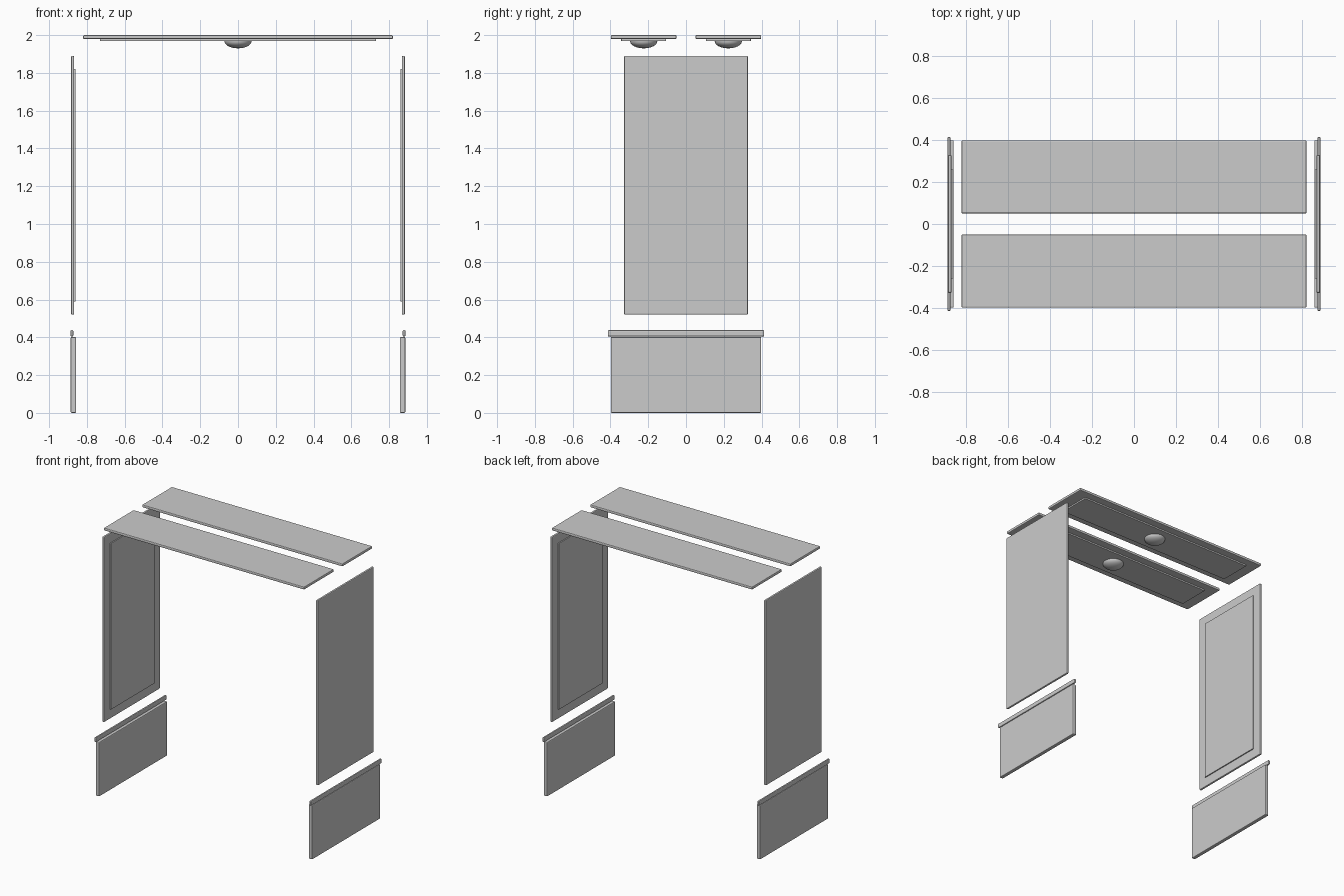
import bpy, bmesh
from mathutils import Matrix

if "Cube" in bpy.data.objects:
    bpy.data.objects.remove(bpy.data.objects["Cube"])


def finish(name, bm, smooth=False):
    mesh = bpy.data.meshes.new(name)
    bm.to_mesh(mesh)
    bm.free()
    for p in mesh.polygons:
        p.use_smooth = smooth
    obj = bpy.data.objects.new(name, mesh)
    bpy.context.collection.objects.link(obj)
    return obj


def box(name, x, y, z, bevel):
    """Bevelled box given by its (min, max) range on each axis."""
    bm = bmesh.new()
    bmesh.ops.create_cube(bm, size=1)
    for v in bm.verts:
        for i, (a, b) in enumerate((x, y, z)):
            v.co[i] = (a + b) / 2 + v.co[i] * (b - a)
    obj = finish(name, bm)
    mod = obj.modifiers.new("Bevel", 'BEVEL')
    mod.width = bevel
    mod.segments = 2
    return obj


def dome(name, centre, radius, depth):
    """Shallow lamp dome hanging down from its centre plane."""
    bm = bmesh.new()
    bmesh.ops.create_uvsphere(bm, u_segments=32, v_segments=16, radius=1)
    bmesh.ops.delete(bm, geom=[v for v in bm.verts if v.co.z > 0.01], context='VERTS')
    rim = [e for e in bm.edges if e.is_boundary]
    bmesh.ops.contextual_create(bm, geom=rim)
    bmesh.ops.transform(bm, verts=bm.verts, matrix=Matrix.Translation(centre)
                        @ Matrix.Diagonal((radius, radius, depth, 1)))
    obj = finish(name, bm, True)
    for p in obj.data.polygons:
        if len(p.vertices) > 4:
            p.use_smooth = False
    return obj


def span(s, a, b):
    return tuple(sorted((s * a, s * b)))


# Wall panels on both sides
for side, s in (("right", 1), ("left", -1)):
    box(f"{side}_wall_panel", span(s, 0.867, 0.884), (-0.328, 0.328), (0.52, 1.89), 0.006)
    box(f"{side}_wall_inset", span(s, 0.859, 0.870), (-0.26, 0.26), (0.59, 1.82), 0.002)
    box(f"{side}_lower_panel", span(s, 0.857, 0.886), (-0.398, 0.398), (0.0, 0.402), 0.006)
    box(f"{side}_rail", span(s, 0.872, 0.887), (-0.414, 0.414), (0.404, 0.438), 0.006)

# Ceiling panels with lamps
for side, s in (("back", 1), ("front", -1)):
    box(f"{side}_ceiling_panel", (-0.82, 0.82), span(s, 0.05, 0.398), (1.979, 2.0), 0.006)
    box(f"{side}_ceiling_inset", (-0.73, 0.73), span(s, 0.105, 0.343), (1.968, 1.981), 0.002)
    dome(f"{side}_ceiling_lamp", (0, s * 0.224, 1.968), 0.072, 0.038)
